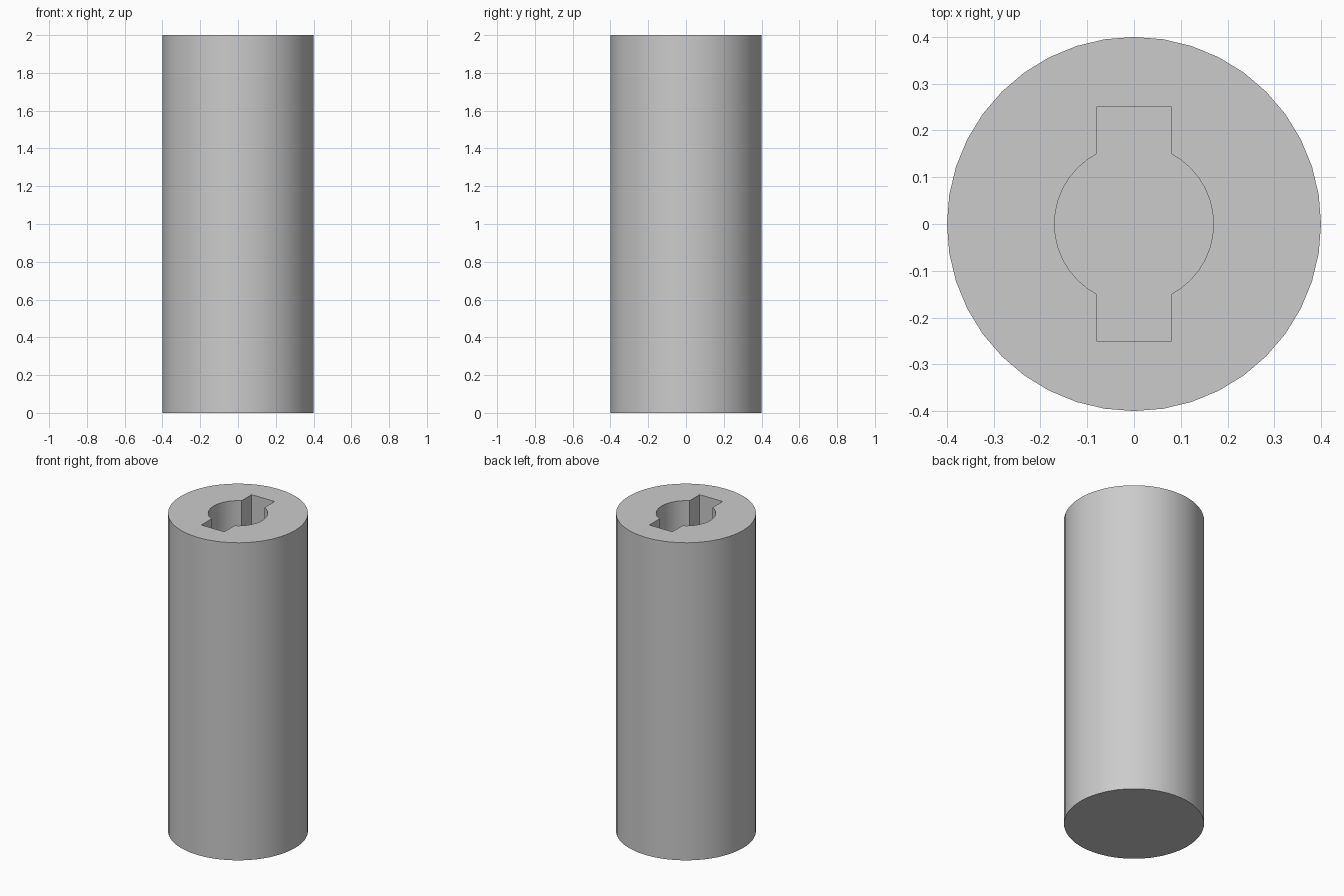
import bpy
import math

HEIGHT, RADIUS = 2.0, 0.4
BORE_RADIUS, SLOT_WIDTH, SLOT_LENGTH = 0.17, 0.16, 0.5
SOCKET_DEPTH = 1.0
SIDES = 40

if "Cube" in bpy.data.objects:
    bpy.data.objects.remove(bpy.data.objects["Cube"], do_unlink=True)

# Single grey material
grey = bpy.data.materials.new("grey")
grey.use_nodes = True
colour = (0.6, 0.6, 0.6, 1.0)
grey.diffuse_color = colour
grey.node_tree.nodes["Principled BSDF"].inputs["Base Color"].default_value = colour


def cylinder(name, radius, bottom, top):
    bpy.ops.mesh.primitive_cylinder_add(
        vertices=SIDES, radius=radius, depth=top - bottom,
        location=(0, 0, (bottom + top) / 2), rotation=(0, 0, math.pi / 2))
    obj = bpy.context.object
    obj.name = name
    obj.data.materials.append(grey)
    return obj


def cut(target, cutter):
    cutter.hide_render = True
    mod = target.modifiers.new(cutter.name, "BOOLEAN")
    mod.operation = "DIFFERENCE"
    mod.solver = "EXACT"
    mod.object = cutter
    bpy.context.view_layer.objects.active = target
    bpy.ops.object.modifier_apply(modifier=mod.name)
    bpy.data.objects.remove(cutter, do_unlink=True)


# Shaft
shaft = cylinder("shaft", RADIUS, 0, HEIGHT)
floor, above = HEIGHT - SOCKET_DEPTH, HEIGHT + 0.1

# Round bore
cut(shaft, cylinder("bore_cutter", BORE_RADIUS, floor, above))

# Key slot across the bore
bpy.ops.mesh.primitive_cube_add(size=1, location=(0, 0, (floor + above) / 2))
slot = bpy.context.object
slot.name = "slot_cutter"
slot.scale = (SLOT_WIDTH, SLOT_LENGTH, above - floor)
slot.data.materials.append(grey)
bpy.context.view_layer.update()
cut(shaft, slot)

# Smooth round walls, crisp rims and slot corners
bpy.ops.object.select_all(action="DESELECT")
shaft.select_set(True)
bpy.context.view_layer.objects.active = shaft
bpy.ops.object.shade_smooth_by_angle(angle=math.radians(25))
